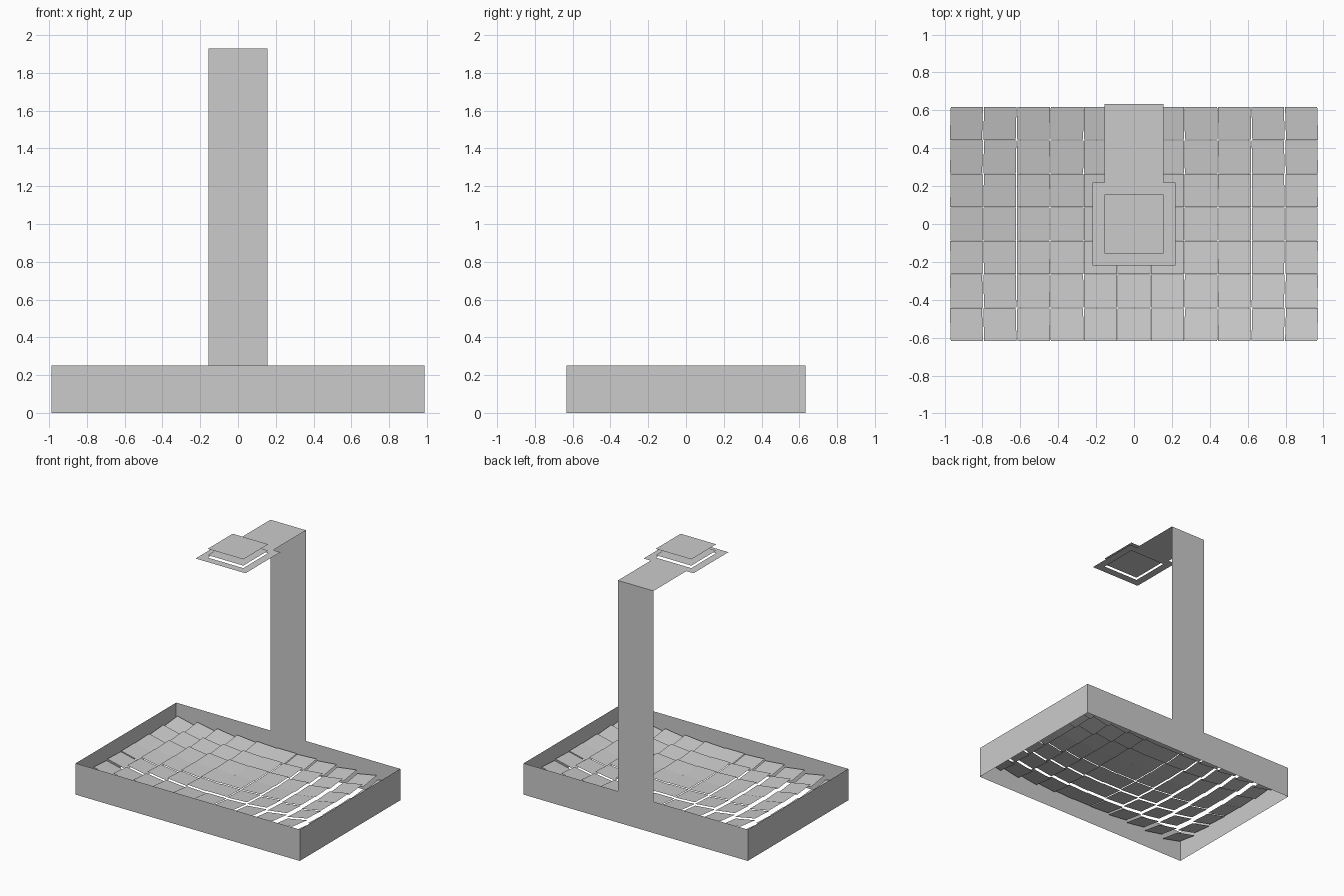
import bpy
from mathutils import Vector

if "Cube" in bpy.data.objects:
    bpy.data.objects.remove(bpy.data.objects["Cube"])

HX, HY, WALL = 0.988, 0.633, 0.25      # frame half sizes and height
MAST, TOP, FEED = 0.157, 1.93, 2.0     # mast half width, arm height, feed top height


def make(name, verts, faces):
    mesh = bpy.data.meshes.new(name)
    mesh.from_pydata(verts, [], faces)
    mesh.update()
    obj = bpy.data.objects.new(name, mesh)
    bpy.context.collection.objects.link(obj)
    return obj


def square(hx, hy, z):
    return [(-hx, -hy, z), (hx, -hy, z), (hx, hy, z), (-hx, hy, z)]


def band():
    # four quads joining two loops of four points
    return [(i, (i + 1) % 4, (i + 1) % 4 + 4, i + 4) for i in range(4)]


# Open rectangular frame of thin walls
make("tray_walls", square(HX, HY, 0) + square(HX, HY, WALL), band())

# Mast rising from the back wall and folding forward into an arm
profile = [(HY, WALL), (HY, TOP), (0.22, TOP)]
verts = [(x, y, z) for y, z in profile for x in (MAST, -MAST)]
make("mast_and_arm", verts, [(0, 1, 3, 2), (2, 3, 5, 4)])

# Collar plate with a square opening at the end of the arm
make("collar_plate", square(0.22, 0.22, TOP) + square(MAST, MAST, TOP), band())

# Feed plates floating over the opening
make("feed_top_plate", square(MAST, MAST, FEED), [(0, 1, 2, 3)])
make("feed_bottom_plate", square(MAST, MAST, TOP + 0.02), [(3, 2, 1, 0)])

# Reflector: 11 x 7 flat tiles, each turned to mirror vertical rays to the feed
COLS, ROWS, PITCH, HALF, BASE = 11, 7, 0.177, 0.0870, 0.125
UP, aim = Vector((0, 0, 1)), Vector((0, 0, 1.95))
verts, faces = [], []
for i in range(COLS):
    for j in range(ROWS):
        c = Vector(((i - (COLS - 1) / 2) * PITCH, (j - (ROWS - 1) / 2) * PITCH, BASE))
        n = ((aim - c).normalized() + UP).normalized()
        u = Vector((n.z, 0, -n.x)).normalized()
        v = n.cross(u)
        k = len(verts)
        verts += [c + u * a * HALF + v * b * HALF
                  for a, b in ((-1, -1), (1, -1), (1, 1), (-1, 1))]
        faces.append((k, k + 1, k + 2, k + 3))
make("reflector_tiles", verts, faces)
